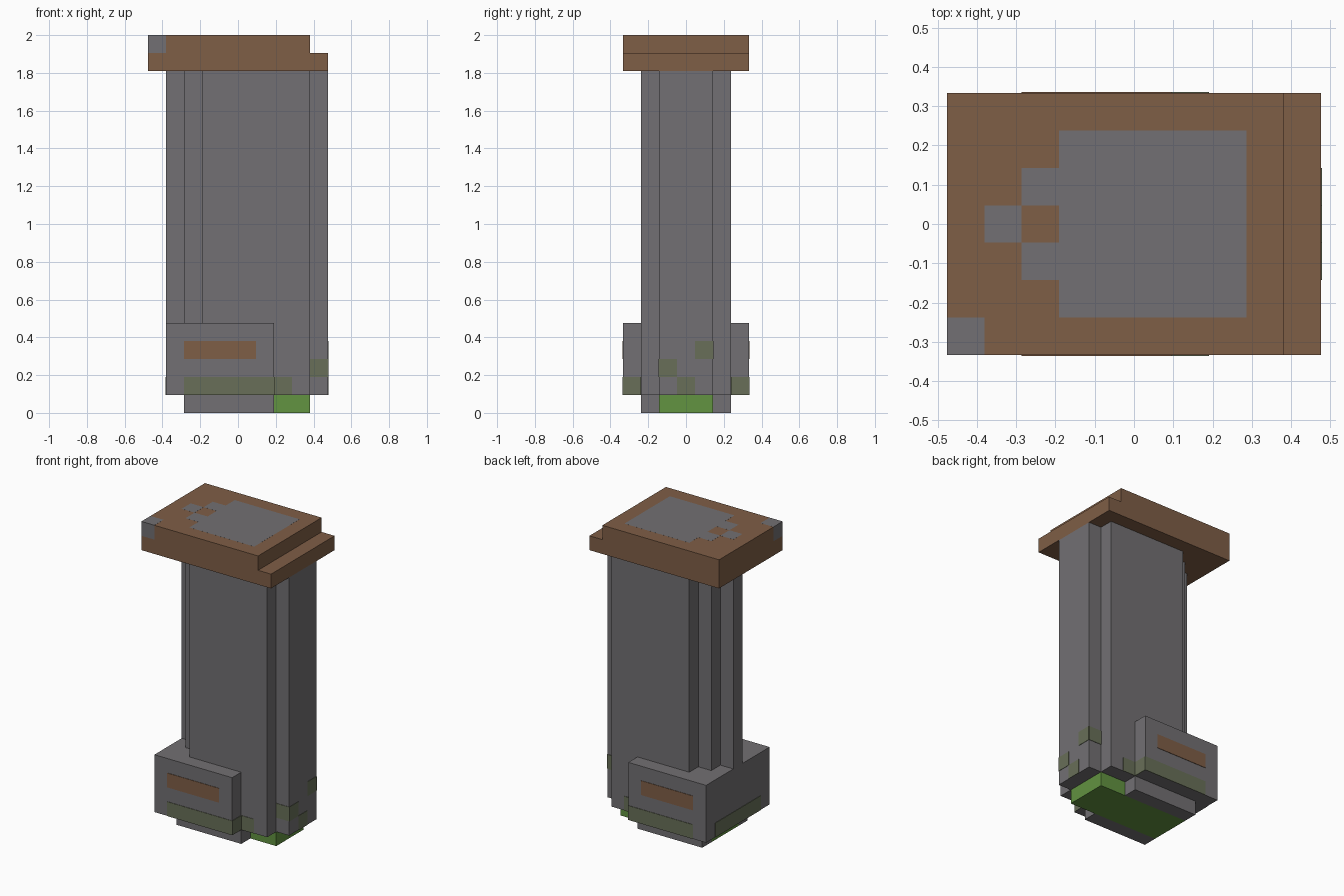
import bpy
import bmesh
from mathutils import Vector

if "Cube" in bpy.data.objects:
    bpy.data.objects.remove(bpy.data.objects["Cube"], do_unlink=True)

U = 2 / 21        # one block of the blocky grid
T = 0.03          # half thickness of painted plates, in blocks


def material(name, rgb):
    linear = [((c / 255 + 0.055) / 1.055) ** 2.4 for c in rgb] + [1]
    m = bpy.data.materials.new(name)
    m.use_nodes = True
    m.diffuse_color = linear
    bsdf = next(n for n in m.node_tree.nodes if n.type == "BSDF_PRINCIPLED")
    bsdf.inputs["Base Color"].default_value = linear
    return m


STONE = material("grey stone", (114, 112, 115))
WOOD = material("brown wood", (127, 94, 70))
LEAF = material("leaf green", (98, 147, 65))
MOSS = material("mossy grey", (104, 111, 88))


def prism(name, outline, z0, z1, mat):
    """Extrude a flat outline, measured in blocks, from z0 to z1."""
    bm = bmesh.new()
    base = bm.faces.new([bm.verts.new((x * U, y * U, z0 * U)) for x, y in outline])
    grown = bmesh.ops.extrude_face_region(bm, geom=[base])["geom"]
    top = [v for v in grown if isinstance(v, bmesh.types.BMVert)]
    bmesh.ops.translate(bm, verts=top, vec=Vector((0, 0, (z1 - z0) * U)))
    bmesh.ops.recalc_face_normals(bm, faces=bm.faces)
    mesh = bpy.data.meshes.new(name)
    bm.to_mesh(mesh)
    bm.free()
    mesh.materials.append(mat)
    obj = bpy.data.objects.new(name, mesh)
    bpy.context.scene.collection.objects.link(obj)
    return obj


def box(name, x, y, z, mat):
    corners = [(x[0], y[0]), (x[1], y[0]), (x[1], y[1]), (x[0], y[1])]
    return prism(name, corners, z[0], z[1], mat)


def plate(name, x, y, z, mat):
    """Thin painted patch; the axis given as one number is its face plane."""
    spans = [s if isinstance(s, tuple) else (s - T, s + T) for s in (x, y, z)]
    return box(name, *spans, mat)


def mirrored(outline):
    return outline + [(x, -y) for x, y in reversed(outline)]


# Stepped stone column
column = mirrored([(-4, 0.5), (-3, 0.5), (-3, 1.5), (-2, 1.5), (-2, 2.5),
                   (4, 2.5), (4, 1.5), (5, 1.5)])
prism("column", column, 1, 19, STONE)

# Stone block round the foot, and the green core under it
box("foot_block", (-4, 2), (-3.5, 3.5), (1, 5), STONE)
box("green_core", (-3, 4), (-1.5, 1.5), (0, 1), LEAF)

# Parts repeated on front and back
for side, s in (("front", -1), ("back", 1)):
    box(side + "_base", (-3, 2), tuple(sorted((1.5 * s, 2.5 * s))), (0, 1), STONE)
    plate(side + "_wood_stripe", (-3, 1), 3.5 * s, (3, 4), WOOD)
    plate(side + "_moss_stripe", (-3, 2), 3.5 * s, (1, 2), MOSS)
    plate(side + "_moss_end", 2, tuple(sorted((2.5 * s, 3.5 * s))), (1, 2), MOSS)
    plate(side + "_moss_column", (2, 3), 2.5 * s, (1, 2), MOSS)

# Moss patches on the two ends
plate("end_moss_stripe", -4, (-2.5, 2.5), (1, 2), MOSS)
for i in range(3):
    y, z = ((-1.5, -0.5), (-0.5, 0.5), (0.5, 1.5))[i], ((2, 3), (1, 2), (3, 4))[i]
    plate("moss_patch", 5, y, z, MOSS)
plate("front_moss_patch", (4, 5), -1.5, (2, 3), MOSS)
plate("back_moss_patch", (4, 5), 1.5, (3, 4), MOSS)

# Wooden cap in two steps
box("cap_lower", (-5, 5), (-3.5, 3.5), (19, 20), WOOD)
box("cap_upper", (-5, 4), (-3.5, 3.5), (20, 21), WOOD)

# Stone inlay on the cap
inlay_z = (21 - T, 21 + T / 10)
prism("cap_inlay", mirrored([(-2, 0.5), (-3, 0.5), (-3, 1.5), (-2, 1.5),
                             (-2, 2.5), (3, 2.5)]), *inlay_z, STONE)
box("cap_inlay_tip", (-4, -3), (-0.5, 0.5), inlay_z, STONE)

# Stone corner of the cap
box("cap_corner", (-5 - T / 10, -4), (-3.5 - T / 10, -2.5), (20, 21 + T / 10), STONE)
